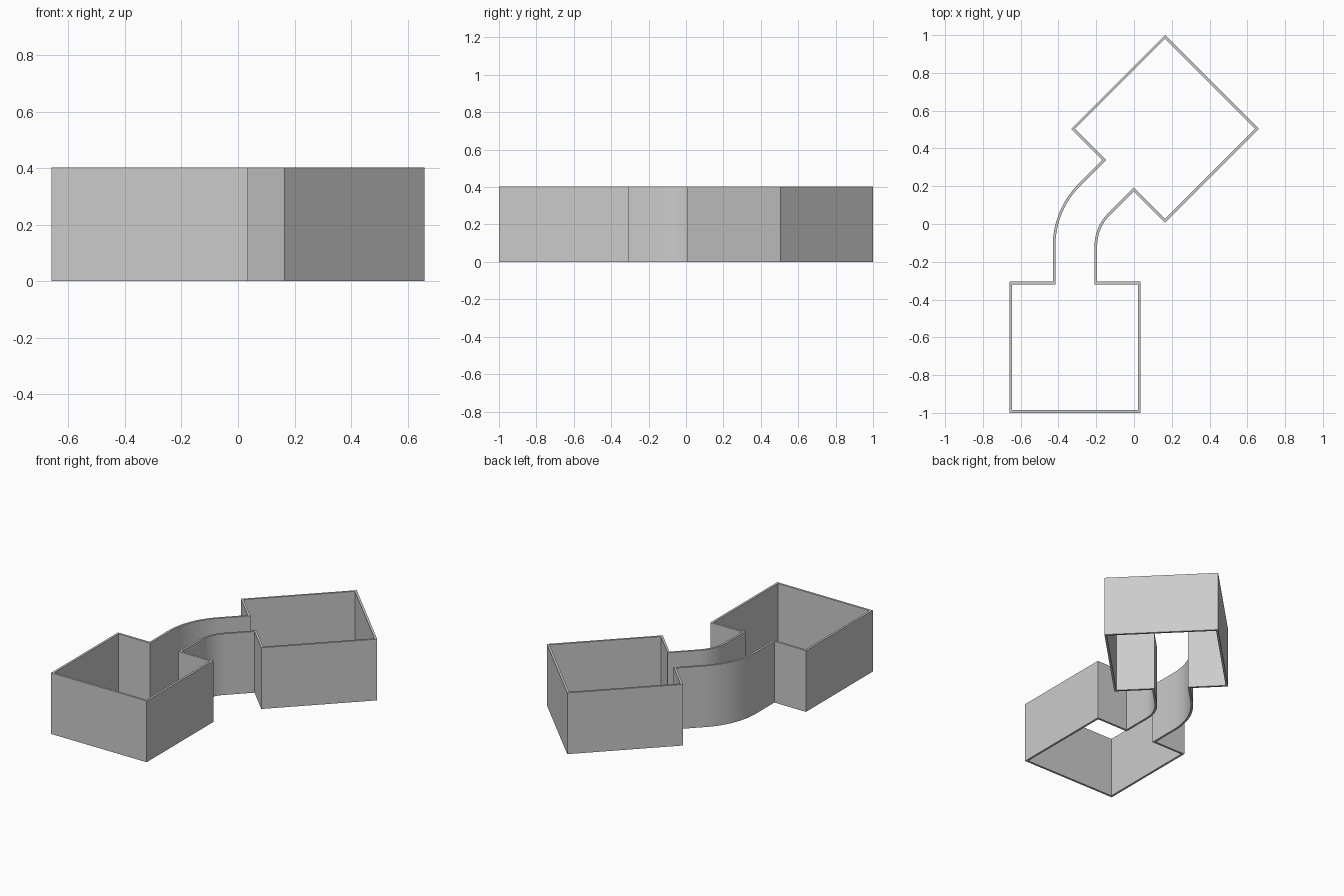
import bpy, bmesh
from math import pi, sin, cos, tan
from mathutils import Vector, Matrix

if "Cube" in bpy.data.objects:
    bpy.data.objects.remove(bpy.data.objects["Cube"])

HEIGHT = 0.403
WALL = 0.014
HALF_PASSAGE = 0.1175
BEND_RADIUS = 0.345
BEND = pi / 4
STEPS = 16
AXIS_X = -0.3125


def room(gate, angle, size):
    """Counter-clockwise room outline, from one passage jamb to the other.
    The room extends along local +y from the middle of its doorway."""
    h, w = size / 2, HALF_PASSAGE
    pts = [(w, 0), (h, 0), (h, size), (-h, size), (-h, 0), (-w, 0)]
    rot = Matrix.Rotation(angle, 2)
    return [rot @ Vector(p) + Vector(gate) for p in pts]


def bend(radius):
    """Arc turning from +y towards +x around the shared bend centre."""
    out = []
    for i in range(STEPS + 1):
        a = pi - BEND * i / STEPS
        out.append(centre + radius * Vector((cos(a), sin(a))))
    return out


# Doorway middles, and the centre of the passage bend
lower_gate = (AXIS_X, -0.305)
upper_gate = (-0.084, 0.256)
corner_y = upper_gate[1] - (upper_gate[0] - AXIS_X)
centre = Vector((AXIS_X + BEND_RADIUS, corner_y - BEND_RADIUS * tan(BEND / 2)))

# One continuous outline: lower room, inner bend, upper room, outer bend
outline = (room(lower_gate, pi, 0.695)
           + bend(BEND_RADIUS - HALF_PASSAGE)
           + room(upper_gate, -BEND, 0.702)
           + bend(BEND_RADIUS + HALF_PASSAGE)[::-1])

# Upright wall ribbon
bm = bmesh.new()
low = [bm.verts.new((p.x, p.y, 0)) for p in outline]
top = [bm.verts.new((p.x, p.y, HEIGHT)) for p in outline]
n = len(outline)
for i in range(n):
    j = (i + 1) % n
    bm.faces.new((low[i], low[j], top[j], top[i]))
mesh = bpy.data.meshes.new("room_walls")
bm.to_mesh(mesh)
bm.free()
walls = bpy.data.objects.new("room_walls", mesh)
bpy.context.collection.objects.link(walls)

# Wall thickness, growing inwards
solid = walls.modifiers.new("thickness", 'SOLIDIFY')
solid.thickness = WALL
solid.offset = -1
solid.use_even_offset = True

bpy.context.view_layer.objects.active = walls
walls.select_set(True)
bpy.ops.object.modifier_apply(modifier=solid.name)
bpy.ops.object.shade_smooth_by_angle(angle=pi / 6)
